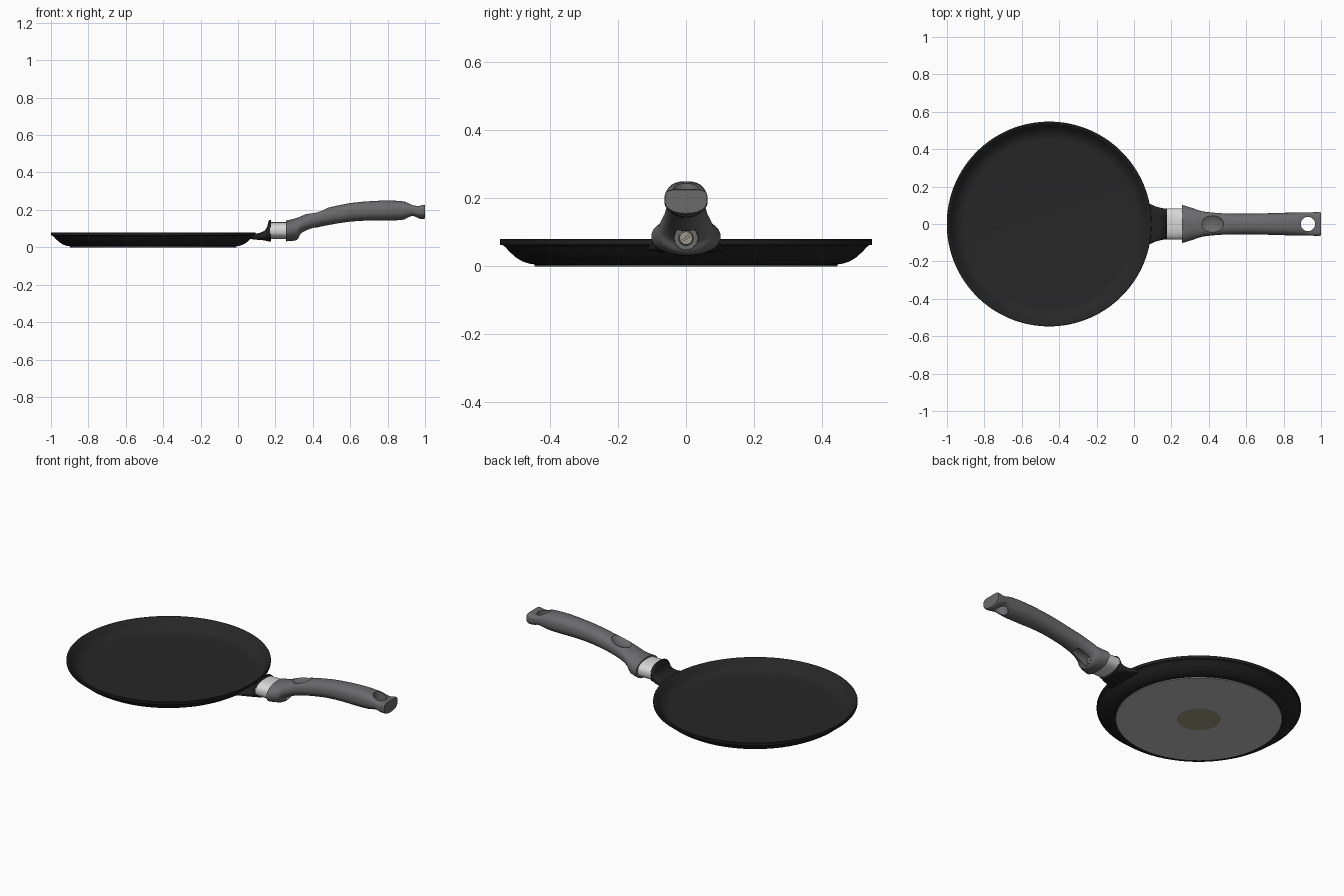
import bpy, bmesh, math
from mathutils import Matrix

if "Cube" in bpy.data.objects:
    bpy.data.objects.remove(bpy.data.objects["Cube"])

CX = -0.4535  # pan centre


def mat(name, rgb):
    m = bpy.data.materials.new(name)
    m.diffuse_color = (*rgb, 1)
    m.use_nodes = True
    m.node_tree.nodes["Principled BSDF"].inputs["Base Color"].default_value = m.diffuse_color
    return m


BLACK = mat("black_coating", (0.016, 0.016, 0.016))
INNER = mat("cooking_surface", (0.020, 0.020, 0.020))
GREY = mat("handle_grey", (0.145, 0.145, 0.15))
BASE = mat("base_grey", (0.5, 0.5, 0.5))
BROWN = mat("base_centre_brown", (0.34, 0.30, 0.22))
SILVER = mat("brushed_silver", (0.68, 0.68, 0.68))
SCREW = mat("screw_metal", (0.34, 0.32, 0.27))


def finish(bm, name, mats, angle=35):
    bmesh.ops.remove_doubles(bm, verts=bm.verts, dist=1e-5)
    bmesh.ops.recalc_face_normals(bm, faces=bm.faces)
    me = bpy.data.meshes.new(name)
    bm.to_mesh(me)
    bm.free()
    ob = bpy.data.objects.new(name, me)
    bpy.context.collection.objects.link(ob)
    for m in mats:
        me.materials.append(m)
    smooth(ob, angle)
    return ob


def smooth(ob, angle=35):
    bpy.ops.object.select_all(action='DESELECT')
    ob.select_set(True)
    bpy.context.view_layer.objects.active = ob
    bpy.ops.object.shade_smooth_by_angle(angle=math.radians(angle))


def lathe(name, profile, mats, rule=None, n=128):
    """Revolve (r, z) points about the pan axis; rule gives a colour per band."""
    bm = bmesh.new()
    rings = [[bm.verts.new((CX + r * math.cos(2 * math.pi * i / n),
                            r * math.sin(2 * math.pi * i / n), z)) for i in range(n)]
             if r > 0 else [bm.verts.new((CX, 0, z))] for r, z in profile]
    for b, (p, q) in enumerate(zip(rings, rings[1:])):
        for i in range(n):
            j = (i + 1) % n
            vs = [p[i], p[j], q[j], q[i]] if len(p) > 1 and len(q) > 1 else (
                [p[0], q[j], q[i]] if len(p) == 1 else [p[i], p[j], q[0]])
            f = bm.faces.new(vs)
            f.material_index = rule(b) if rule else 0
    return finish(bm, name, mats)


def loft(name, stations, mats, steps=1, n=48, angle=35, low_exp=None):
    """Loft superellipses along x. Station: x, z_bottom, z_top, half_width, exponent."""
    pts = []
    for k in range(len(stations) - 1):
        p1, p2 = stations[k], stations[k + 1]
        p0, p3 = stations[max(k - 1, 0)], stations[min(k + 2, len(stations) - 1)]
        for s in range(steps):
            t, row = s / steps, []
            h = p2[0] - p1[0]
            for c in range(5):
                m1 = (p2[c] - p0[c]) / (p2[0] - p0[0]) * h
                m2 = (p3[c] - p1[c]) / (p3[0] - p1[0]) * h
                row.append((2*t**3 - 3*t*t + 1) * p1[c] + (t**3 - 2*t*t + t) * m1
                           + (3*t*t - 2*t**3) * p2[c] + (t**3 - t*t) * m2)
            row[0] = p1[0] + t * h
            pts.append(row)
    pts.append(stations[-1])
    bm = bmesh.new()
    rings = []
    for x, zb, zt, w, e in pts:
        ring = []
        for i in range(n):
            a = 2 * math.pi * i / n
            c, s = math.cos(a), math.sin(a)
            k = low_exp if low_exp and s < 0 else e
            ring.append(bm.verts.new((x, w * math.copysign(abs(c) ** (2 / k), c),
                        (zb + zt) / 2 + (zt - zb) / 2 * math.copysign(abs(s) ** (2 / k), s))))
        rings.append(ring)
    for p, q in zip(rings, rings[1:]):
        for i in range(n):
            j = (i + 1) % n
            bm.faces.new((p[i], p[j], q[j], q[i]))
    bm.faces.new(rings[0])
    bm.faces.new(rings[-1])
    return finish(bm, name, mats, angle)


def cylinder(name, r1, r2, depth, matrix, mats, n=40):
    bm = bmesh.new()
    bmesh.ops.create_cone(bm, cap_ends=True, segments=n, radius1=r1, radius2=r2,
                          depth=depth, matrix=matrix)
    return finish(bm, name, mats)


def cut(target, cutter):
    cutter.hide_render = True
    mod = target.modifiers.new("cut", 'BOOLEAN')
    mod.operation, mod.solver, mod.object = 'DIFFERENCE', 'EXACT', cutter
    bpy.context.view_layer.objects.active = target
    bpy.ops.object.modifier_apply(modifier=mod.name)
    bpy.data.objects.remove(cutter)


# Pan body: underside, flared wall, rim, then shallow cooking surface
pan = [(0, 0.004), (0.445, 0.004), (0.447, 0.006), (0.462, 0.008), (0.48, 0.014),
       (0.50, 0.026), (0.518, 0.042), (0.53, 0.055), (0.538, 0.062), (0.546, 0.063),
       (0.5475, 0.066), (0.5475, 0.078), (0.546, 0.08), (0.540, 0.08), (0.535, 0.077),
       (0.524, 0.060), (0.508, 0.042), (0.49, 0.028), (0.47, 0.020), (0.45, 0.018), (0, 0.018)]
lathe("pan_body", pan, [BLACK, INNER], lambda b: 1 if b >= 14 else 0)

# Grey base plate with brown centre spot
lathe("base_plate", [(0, 0.0), (0.117, 0.0), (0.444, 0.0), (0.446, 0.002), (0.446, 0.004), (0, 0.004)],
      [BASE, BROWN], lambda b: 1 if b == 0 else 0)

# Bracket that joins the pan to the collar
loft("bracket", [(0.068, 0.045, 0.056, 0.115, 4), (0.082, 0.042, 0.069, 0.109, 4),
                 (0.095, 0.041, 0.073, 0.103, 4),
                 (0.115, 0.039, 0.077, 0.094, 3.5), (0.14, 0.037, 0.088, 0.087, 3),
                 (0.155, 0.034, 0.108, 0.084, 2.6), (0.165, 0.031, 0.143, 0.083, 2.4),
                 (0.176, 0.031, 0.145, 0.083, 2.4)], [BLACK], 4)

# Silver collar
loft("collar", [(0.172, 0.044, 0.134, 0.084, 2.5), (0.262, 0.044, 0.134, 0.084, 2.5)], [SILVER])

# Curved grip
handle = loft("handle", [
    (0.257, 0.032, 0.143, 0.102, 2.1), (0.29, 0.034, 0.150, 0.092, 2.1),
    (0.318, 0.042, 0.159, 0.083, 2.1), (0.335, 0.068, 0.165, 0.077, 2.2),
    (0.37, 0.087, 0.180, 0.067, 2.4), (0.42, 0.105, 0.195, 0.061, 2.6),
    (0.50, 0.122, 0.216, 0.056, 2.4), (0.60, 0.137, 0.236, 0.055, 2.3),
    (0.70, 0.143, 0.246, 0.057, 2.4), (0.80, 0.143, 0.250, 0.060, 2.5),
    (0.87, 0.146, 0.247, 0.061, 2.6), (0.905, 0.153, 0.240, 0.062, 3),
    (0.935, 0.161, 0.226, 0.062, 4), (0.965, 0.154, 0.221, 0.063, 5),
    (0.99, 0.151, 0.227, 0.063, 5), (1.0, 0.156, 0.225, 0.062, 5)], [GREY], 5, low_exp=2.1)

# Hanging hole, thumb dimple and screw pocket
cut(handle, cylinder("hole_cutter", 0.038, 0.038, 0.4, Matrix.Translation((0.93, 0, 0.19)), []))
bm = bmesh.new()
bmesh.ops.create_uvsphere(bm, u_segments=48, v_segments=24, radius=1,
                          matrix=Matrix.Translation((0.416, 0, 0.214))
                          @ Matrix.Rotation(math.radians(-17), 4, 'Y')
                          @ Matrix.Diagonal((0.070, 0.062, 0.040, 1)))
cut(handle, finish(bm, "dimple_cutter", []))
ALONG_X = Matrix.Rotation(math.pi / 2, 4, 'Y')
cut(handle, cylinder("pocket_cutter", 0.034, 0.036, 0.12,
                     Matrix.Translation((0.355, 0, 0.083)) @ ALONG_X, []))
smooth(handle, 30)

# Slotted screw at the back of the pocket
screw = cylinder("screw", 0.022, 0.019, 0.02, Matrix.Translation((0.303, 0, 0.083)) @ ALONG_X, [SCREW])
bm = bmesh.new()
bmesh.ops.create_cube(bm, size=1, matrix=Matrix.Translation((0.313, 0, 0.083))
                      @ Matrix.Rotation(math.radians(35), 4, 'X')
                      @ Matrix.Diagonal((0.012, 0.06, 0.005, 1)))
cut(screw, finish(bm, "slot_cutter", []))
smooth(screw)
